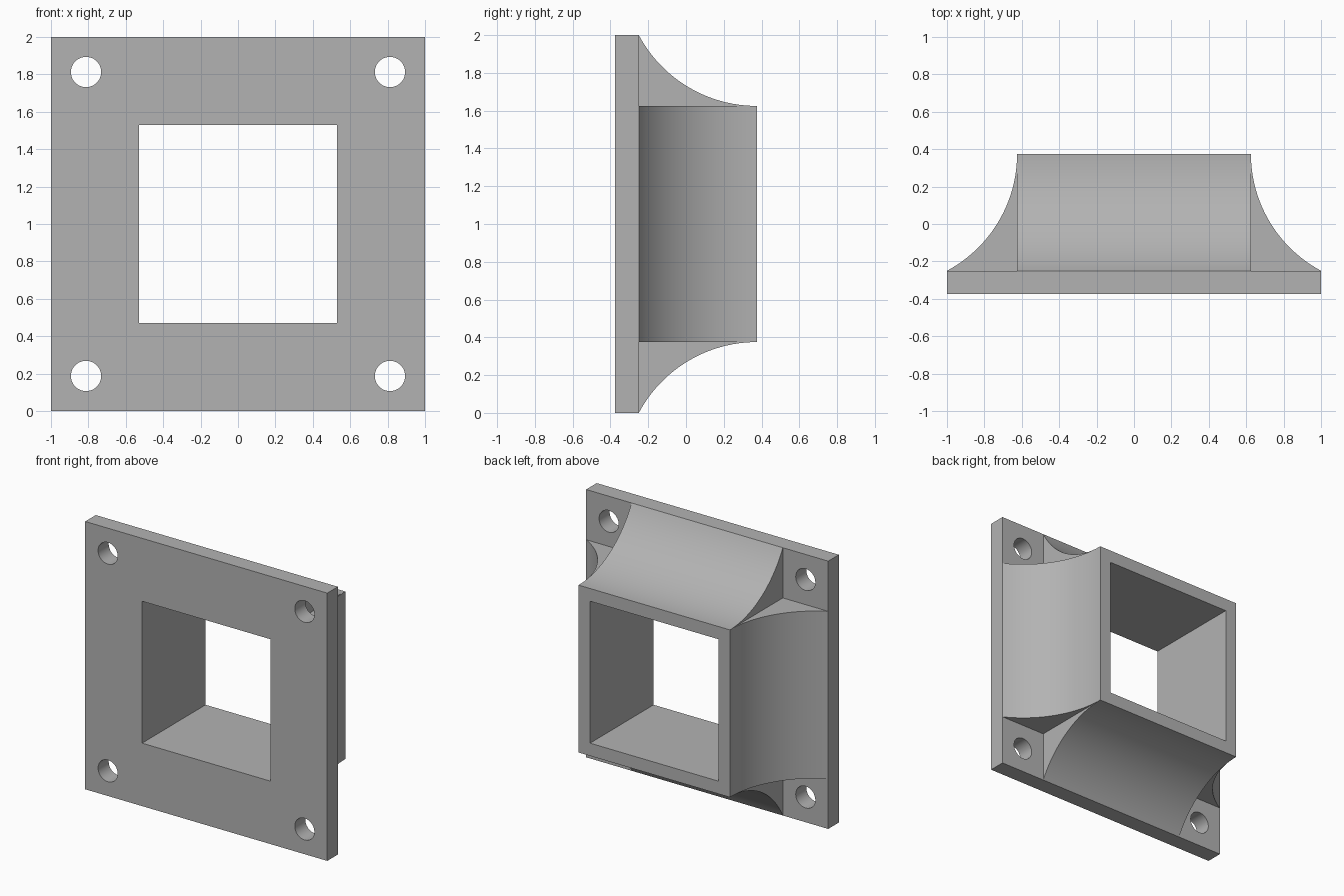
import bpy, bmesh, math
from mathutils import Matrix

cube = bpy.data.objects.get("Cube")
if cube:
    bpy.data.objects.remove(cube, do_unlink=True)

FRONT, SHELF, BACK = -0.375, -0.25, 0.375   # depths of plate front, plate back, collar end
HALF, INNER = 0.625, 0.53                   # collar half widths, outside and inside
MID = Matrix.Translation((0, 0, 1))

grey = bpy.data.materials.new("plain grey")
grey.use_nodes = True
colour = (0.45, 0.45, 0.45, 1)
grey.diffuse_color = colour
grey.node_tree.nodes["Principled BSDF"].inputs["Base Color"].default_value = colour


def add_object(name, bm):
    bmesh.ops.recalc_face_normals(bm, faces=bm.faces)
    mesh = bpy.data.meshes.new(name)
    bm.to_mesh(mesh)
    bm.free()
    mesh.materials.append(grey)
    obj = bpy.data.objects.new(name, mesh)
    bpy.context.collection.objects.link(obj)
    return obj


def box(name, half, y0, y1):
    bm = bmesh.new()
    bmesh.ops.create_cube(bm, size=1, matrix=MID @ Matrix.Translation((0, (y0 + y1) / 2, 0))
                          @ Matrix.Diagonal((2 * half, y1 - y0, 2 * half, 1)))
    return add_object(name, bm)


def flare(name, turn):
    """Block with concave arc sides, swept along the collar width."""
    rise, run = BACK - SHELF, 1 - HALF
    radius = (rise ** 2 + run ** 2) / (2 * run)
    sweep = math.asin(rise / radius)
    steps = 24
    side = [(0.9, SHELF - 0.05), (1, SHELF)]
    for i in range(1, steps + 1):
        a = sweep * (1 - i / steps)
        side.append((HALF + radius * (1 - math.cos(a)), BACK - radius * math.sin(a)))
    outline = side + [(-x, y) for x, y in reversed(side)]
    bm = bmesh.new()
    face = bm.faces.new([bm.verts.new((x, y, -HALF)) for x, y in outline])
    swept = bmesh.ops.extrude_face_region(bm, geom=[face])["geom"]
    bmesh.ops.translate(bm, vec=(0, 0, 2 * HALF),
                        verts=[v for v in swept if isinstance(v, bmesh.types.BMVert)])
    bm.transform(MID @ Matrix.Rotation(turn, 4, "Y"))
    return add_object(name, bm)


def drills(name):
    bm = bmesh.new()
    for x in (-1, 1):
        for z in (-1, 1):
            spot = Matrix.Translation((0.8125 * x, -0.3, 0.8125 * z))
            bmesh.ops.create_cone(bm, cap_ends=True, segments=48, radius1=0.081, radius2=0.081,
                                  depth=0.3, matrix=MID @ spot @ Matrix.Rotation(math.pi / 2, 4, "X"))
    return add_object(name, bm)


# Square mounting plate with the flared collar, opening and screw holes
flange = box("flanged_collar", 1, FRONT, SHELF)
tools = [
    (flare("side_flares", 0), "UNION"),
    (flare("top_and_bottom_flares", math.pi / 2), "UNION"),
    (box("opening_cutter", INNER, -1, 1), "DIFFERENCE"),
    (drills("screw_hole_cutter"), "DIFFERENCE"),
]
bpy.ops.object.select_all(action="DESELECT")
bpy.context.view_layer.objects.active = flange
flange.select_set(True)
for tool, operation in tools:
    mod = flange.modifiers.new(tool.name, "BOOLEAN")
    mod.object, mod.operation, mod.solver = tool, operation, "EXACT"
    bpy.ops.object.modifier_apply(modifier=mod.name)
    bpy.data.objects.remove(tool, do_unlink=True)
bpy.ops.object.shade_smooth_by_angle(angle=math.radians(20))
